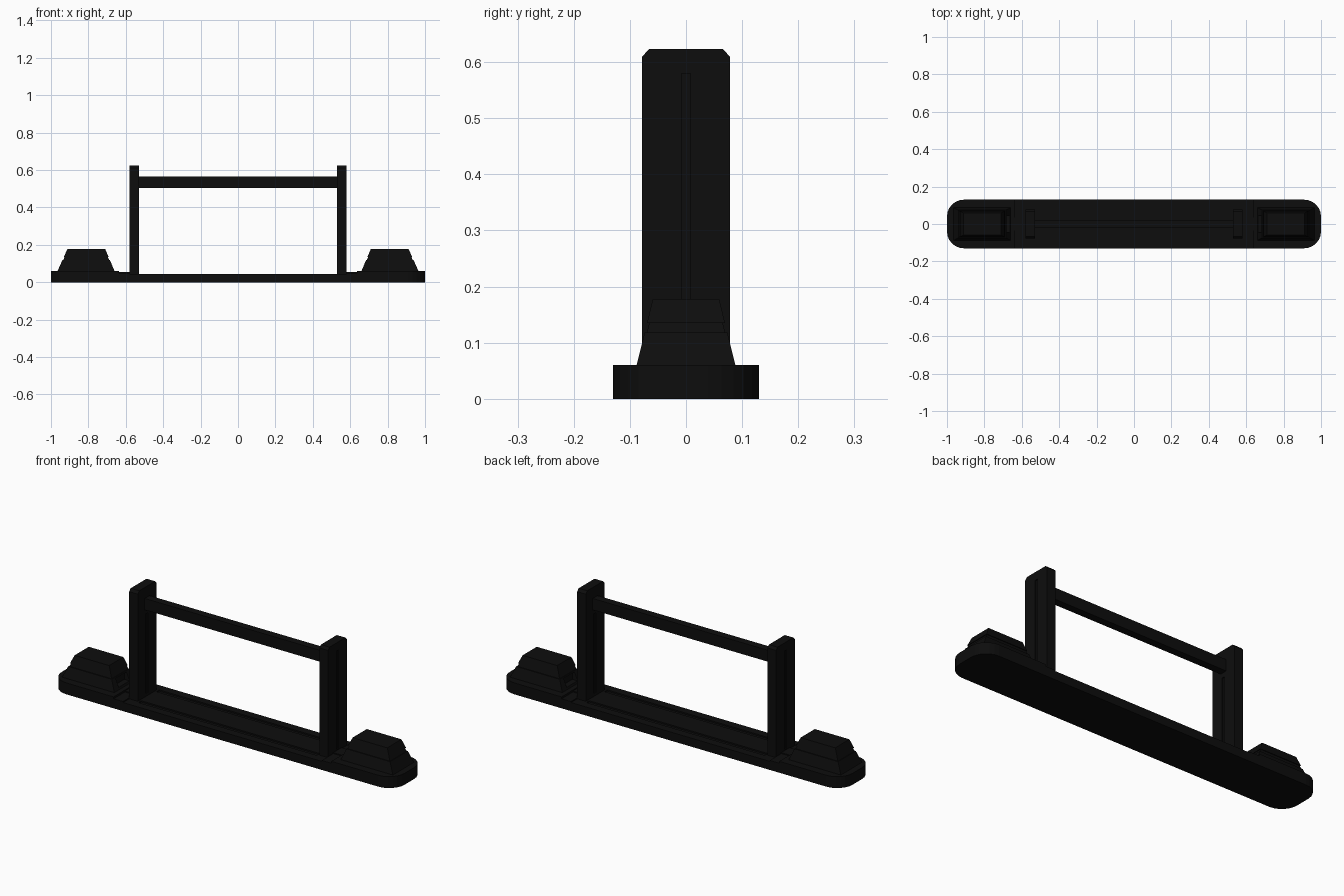
import bpy, bmesh, math

cube = bpy.data.objects.get("Cube")
if cube:
    bpy.data.objects.remove(cube, do_unlink=True)

black = bpy.data.materials.new("near_black")
black.use_nodes = True
black.diffuse_color = (0.004, 0.004, 0.004, 1)
bsdf = black.node_tree.nodes["Principled BSDF"]
bsdf.inputs["Base Color"].default_value = black.diffuse_color
bsdf.inputs["Roughness"].default_value = 0.8


def loft(name, rings):
    """Skin a stack of closed rings and cap both ends."""
    bm = bmesh.new()
    loops = [[bm.verts.new(p) for p in ring] for ring in rings]
    n = len(loops[0])
    for a, b in zip(loops, loops[1:]):
        for i in range(n):
            j = (i + 1) % n
            bm.faces.new((a[i], a[j], b[j], b[i]))
    bm.faces.new(loops[0][::-1])
    bm.faces.new(loops[-1])
    bmesh.ops.recalc_face_normals(bm, faces=bm.faces)
    mesh = bpy.data.meshes.new(name)
    bm.to_mesh(mesh)
    bm.free()
    mesh.materials.append(black)
    obj = bpy.data.objects.new(name, mesh)
    bpy.context.collection.objects.link(obj)
    return obj


def rect(x0, x1, y, z):
    return [(x0, -y, z), (x1, -y, z), (x1, y, z), (x0, y, z)]


def box(name, x0, x1, y, z0, z1, cy=0):
    obj = loft(name, [rect(x0, x1, y, z0), rect(x0, x1, y, z1)])
    for v in obj.data.vertices:
        v.co.y += cy
    return obj


def cut(obj, *size, cy=0):
    """Subtract a box and remove the cutter."""
    tool = box("cutter", *size, cy=cy)
    tool.hide_render = True
    mod = obj.modifiers.new("cut", "BOOLEAN")
    mod.operation, mod.solver, mod.object = "DIFFERENCE", "EXACT", tool
    bpy.context.view_layer.update()
    graph = bpy.context.evaluated_depsgraph_get()
    mesh = bpy.data.meshes.new_from_object(obj.evaluated_get(graph))
    obj.modifiers.clear()
    obj.data = mesh
    bpy.data.objects.remove(tool, do_unlink=True)


def mirrored(obj, name):
    """Copy a part to the other end of the base."""
    twin = bpy.data.objects.new(name, obj.data.copy())
    bpy.context.collection.objects.link(twin)
    for v in twin.data.vertices:
        v.co.x *= -1
    twin.data.flip_normals()


# Base plate with rounded corners, raised ends and long shallow grooves
outline = []
radius = 0.09
for k, (sx, sy) in enumerate([(1, 1), (-1, 1), (-1, -1), (1, -1)]):
    for i in range(7):
        a = math.radians(90 * k + 15 * i)
        outline.append((sx * (1 - radius) + radius * math.cos(a),
                        sy * (0.13 - radius) + radius * math.sin(a)))
base = loft("base_plate", [[(x, y, z) for x, y in outline] for z in (0, 0.06)])
cut(base, -0.635, 0.635, 0.2, 0.05, 0.1)
cut(base, -0.58, 0.58, 0.2, 0.045, 0.1)
for side in (-1, 1):
    cut(base, -0.52, 0.52, 0.012, 0.038, 0.1, cy=side * 0.075)

# Tapered end housing with a seam band and a recess facing the post
levels = [(0.06, 0), (0.118, 0), (0.118, 0.004), (0.135, 0.004), (0.135, 0), (0.178, 0)]
rings = []
for z, inset in levels:
    t = (z - 0.06) / 0.118
    rings.append(rect(0.66 + 0.05 * t + inset, 0.965 - 0.053 * t - inset,
                      0.088 - 0.029 * t - inset, z))
housing = loft("left_housing", rings)
cut(housing, 0.6, 0.695, 0.045, 0.07, 0.112)
mirrored(housing, "right_housing")

# Upright post with clipped top corners and a slot in each broad face
profile = [(-0.078, 0.03), (0.078, 0.03), (0.078, 0.61),
           (0.066, 0.623), (-0.066, 0.623), (-0.078, 0.61)]
post = loft("left_post", [[(x, y, z) for y, z in profile] for x in (0.53, 0.58)])
cut(post, 0.574, 0.6, 0.008, 0.06, 0.58)
cut(post, 0.5, 0.535, 0.008, 0.06, 0.48)
mirrored(post, "right_post")

# Cross bar between the posts
box("cross_bar", -0.535, 0.535, 0.02, 0.505, 0.565)

# Low coupling between each post and its housing
coupling = box("left_coupling", 0.575, 0.655, 0.035, 0.04, 0.055)
mirrored(coupling, "right_coupling")
